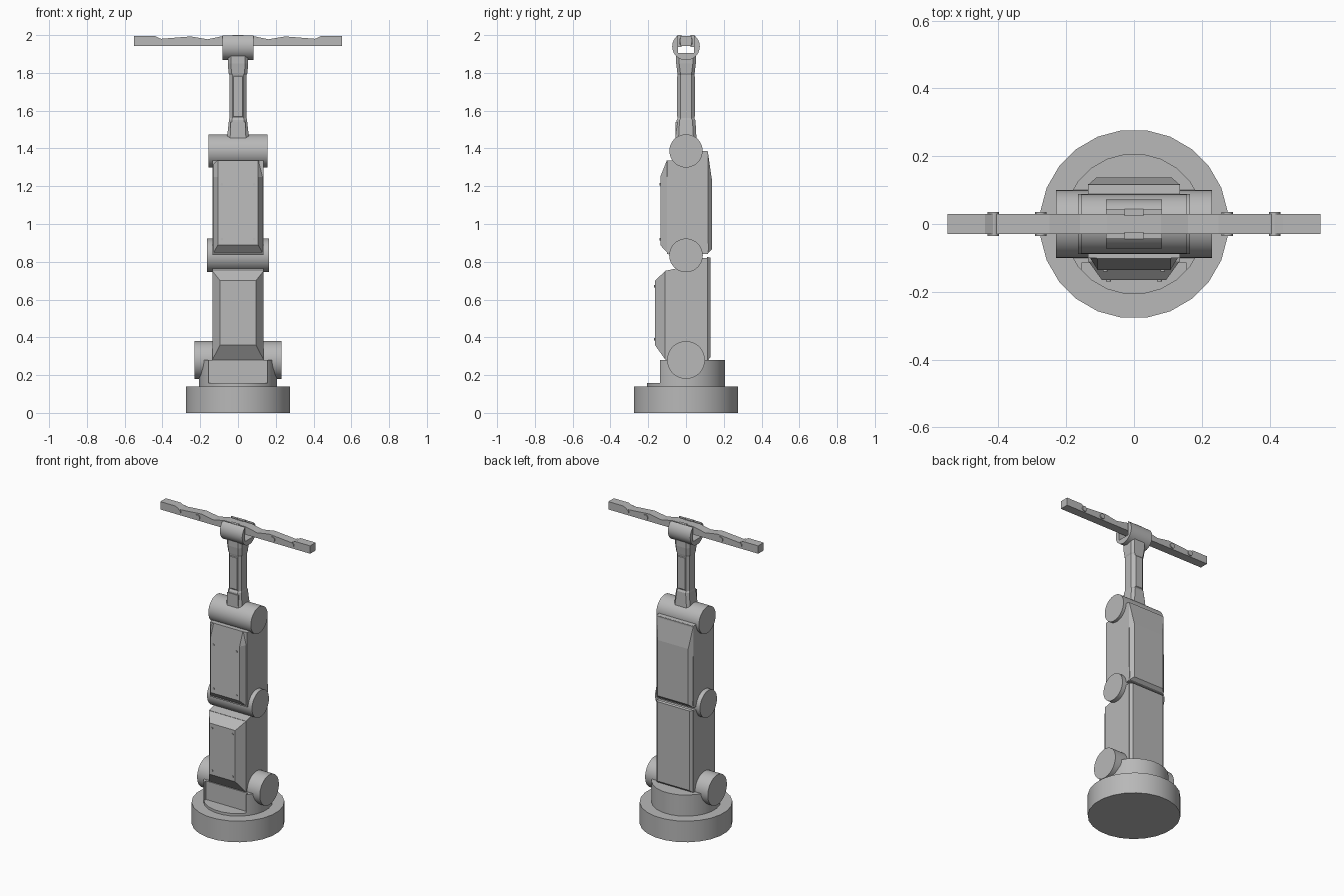
import bpy, bmesh, math
from mathutils import Matrix, Vector

if "Cube" in bpy.data.objects:
    bpy.data.objects.remove(bpy.data.objects["Cube"])

grey = bpy.data.materials.new("mid_grey")
grey.diffuse_color = (0.48, 0.48, 0.48, 1)
grey.use_nodes = True
grey.node_tree.nodes["Principled BSDF"].inputs["Base Color"].default_value = grey.diffuse_color


def finish(name, bm, smooth=False):
    bmesh.ops.recalc_face_normals(bm, faces=bm.faces)
    me = bpy.data.meshes.new(name)
    bm.to_mesh(me)
    bm.free()
    me.materials.append(grey)
    ob = bpy.data.objects.new(name, me)
    bpy.context.collection.objects.link(ob)
    if smooth:
        bpy.ops.object.select_all(action='DESELECT')
        bpy.context.view_layer.objects.active = ob
        ob.select_set(True)
        bpy.ops.object.shade_smooth_by_angle(angle=math.radians(35))
    return ob


def loft(name, rings):
    """Join equal-length rings of 3D points into a closed solid."""
    bm = bmesh.new()
    vs = [[bm.verts.new(p) for p in r] for r in rings]
    n = len(vs[0])
    for a, b in zip(vs, vs[1:]):
        for i in range(n):
            bm.faces.new((a[i], a[(i + 1) % n], b[(i + 1) % n], b[i]))
    bm.faces.new(vs[0])
    bm.faces.new(vs[-1])
    return finish(name, bm)


def box(name, x0, x1, y0, y1, z0, z1):
    return loft(name, [[(x0, y0, z), (x1, y0, z), (x1, y1, z), (x0, y1, z)] for z in (z0, z1)])


def side_prism(name, profile, hx):
    return loft(name, [[(x, y, z) for y, z in profile] for x in (-hx, hx)])


def plate(name, y0, hx0, lo0, hi0, y1, hx1, lo1, hi1):
    """Cover plate with sloping rims, from rectangle at y0 to rectangle at y1."""
    return loft(name, [[(-h, y, lo), (h, y, lo), (h, y, hi), (-h, y, hi)]
                       for y, h, lo, hi in ((y0, hx0, lo0, hi0), (y1, hx1, lo1, hi1))])


def cylinder(name, r, length, loc, axis='Z', sides=40, turn=0.0, smooth=True):
    bm = bmesh.new()
    bmesh.ops.create_cone(bm, cap_ends=True, segments=sides, radius1=r, radius2=r, depth=length)
    rot = {'X': Matrix.Rotation(math.pi / 2, 4, 'Y'),
           'Y': Matrix.Rotation(math.pi / 2, 4, 'X'), 'Z': Matrix()}[axis]
    bm.transform(Matrix.Translation(Vector(loc)) @ rot @ Matrix.Rotation(turn, 4, 'Z'))
    return finish(name, bm, smooth)


def cut(ob, cutter):
    cutter.hide_render = True
    m = ob.modifiers.new("cut", 'BOOLEAN')
    m.operation, m.solver, m.object = 'DIFFERENCE', 'EXACT', cutter
    bpy.context.view_layer.objects.active = ob
    bpy.ops.object.modifier_move_to_index(modifier="cut", index=0)
    bpy.ops.object.modifier_apply(modifier="cut")
    bpy.data.objects.remove(cutter)


# Base disc and notched turntable
step = math.radians(7.5)
cylinder("base_disc", 0.279, 0.14, (0, 0, 0.07), sides=24, turn=step)
turntable = cylinder("turntable", 0.208, 0.145, (0, 0, 0.2075), sides=24, turn=step)
cut(turntable, box("notch_cutter", -0.155, 0.155, -0.4, -0.115, 0.157, 0.4))

# Joint drums
cylinder("shoulder_joint", 0.1, 0.46, (0, 0, 0.28), 'X')
cylinder("elbow_joint", 0.089, 0.33, (0, 0, 0.834), 'X')
cylinder("upper_joint", 0.088, 0.312, (0, 0, 1.387), 'X')

# Lower arm: body, front cover and back cover
side_prism("lower_arm", [(-0.11, 0.285), (-0.06, 0.22), (0.06, 0.22), (0.115, 0.275), (0.115, 0.82),
                         (0.085, 0.82), (0.04, 0.765), (-0.05, 0.765), (-0.11, 0.752)], 0.136)
plate("lower_front_cover", -0.108, 0.136, 0.28, 0.752, -0.165, 0.095, 0.36, 0.70)
plate("lower_back_cover", 0.112, 0.136, 0.275, 0.825, 0.131, 0.118, 0.295, 0.822)

# Upper arm: body, front cover and back cover
side_prism("upper_arm", [(-0.10, 0.84), (0.112, 0.84), (0.118, 0.86), (0.115, 1.385),
                         (0.06, 1.39), (-0.06, 1.335), (-0.10, 1.335)], 0.136)
loft("upper_front_cover", [[(-h, y0, lo), (h, y0, lo), (h, y1, mid), (h, y2, hi), (-h, y2, hi), (-h, y1, mid)]
                           for h, y0, y1, y2, lo, mid, hi in ((0.136, -0.09, -0.09, -0.09, 0.838, 1.25, 1.335),
                                                             (0.107, -0.136, -0.136, -0.102, 0.888, 1.25, 1.335))])
plate("upper_back_cover", 0.114, 0.136, 0.84, 1.385, 0.117, 0.134, 0.842, 1.383)
plate("upper_back_panel", 0.116, 0.134, 0.845, 1.38, 0.137, 0.112, 0.865, 1.235)

# Cover bolts
for sx in (-1, 1):
    for z in (0.39, 0.67):
        cylinder("lower_bolt", 0.007, 0.006, (sx * 0.075, -0.166, z), 'Y', 12)
    for z in (0.92, 1.21):
        cylinder("upper_bolt", 0.007, 0.006, (sx * 0.085, -0.137, z), 'Y', 12)

# Forearm: chamfered shaft with flared ends
rings = []
for z, hx, hy in ((1.42, .058, .055), (1.46, .058, .055), (1.55, .048, .05), (1.56, .046, .044),
                  (1.79, .046, .044), (1.80, .05, .046), (1.85, .054, .052), (1.895, .054, .052)):
    c = 0.016
    rings.append([(hx, -hy + c, z), (hx, hy - c, z), (hx - c, hy, z), (-hx + c, hy, z),
                  (-hx, hy - c, z), (-hx, -hy + c, z), (-hx + c, -hy, z), (hx - c, -hy, z)])
loft("forearm", rings)
for s in (-1, 1):
    plate("forearm_strip", s * 0.04, 0.03, 1.56, 1.79, s * 0.047, 0.025, 1.57, 1.78)
box("forearm_foot", -0.04, 0.04, -0.056, -0.03, 1.45, 1.54)

# Wrist drum with an open slot for the bar, and clips holding the bar
wrist = cylinder("wrist_drum", 0.073, 0.164, (0, 0, 1.94), 'X')
cut(wrist, box("slot_cutter", -0.2, 0.2, -0.043, 0.043, 1.904, 2.1))
for s in (-1, 1):
    a, b = sorted((s * 0.024, s * 0.044))
    box("bar_clip", -0.028, 0.028, a, b, 1.937, 2.0)

# Crossbar with wavy top edge and pins
half = [(0.08, 1.995), (0.16, 1.978), (0.25, 1.993), (0.35, 1.985), (0.41, 1.98), (0.44, 1.995), (0.55, 1.995)]
top = [(-x, z) for x, z in reversed(half)] + half
outline = top + [(0.55, 1.943), (-0.55, 1.943)]
loft("crossbar", [[(x, y, z) for x, z in outline] for y in (-0.029, 0.029)])
for x in (-0.415, -0.275, 0.275, 0.415):
    cylinder("bar_pin", 0.017, 0.07, (x, 0, 1.966), 'Y', 16)
